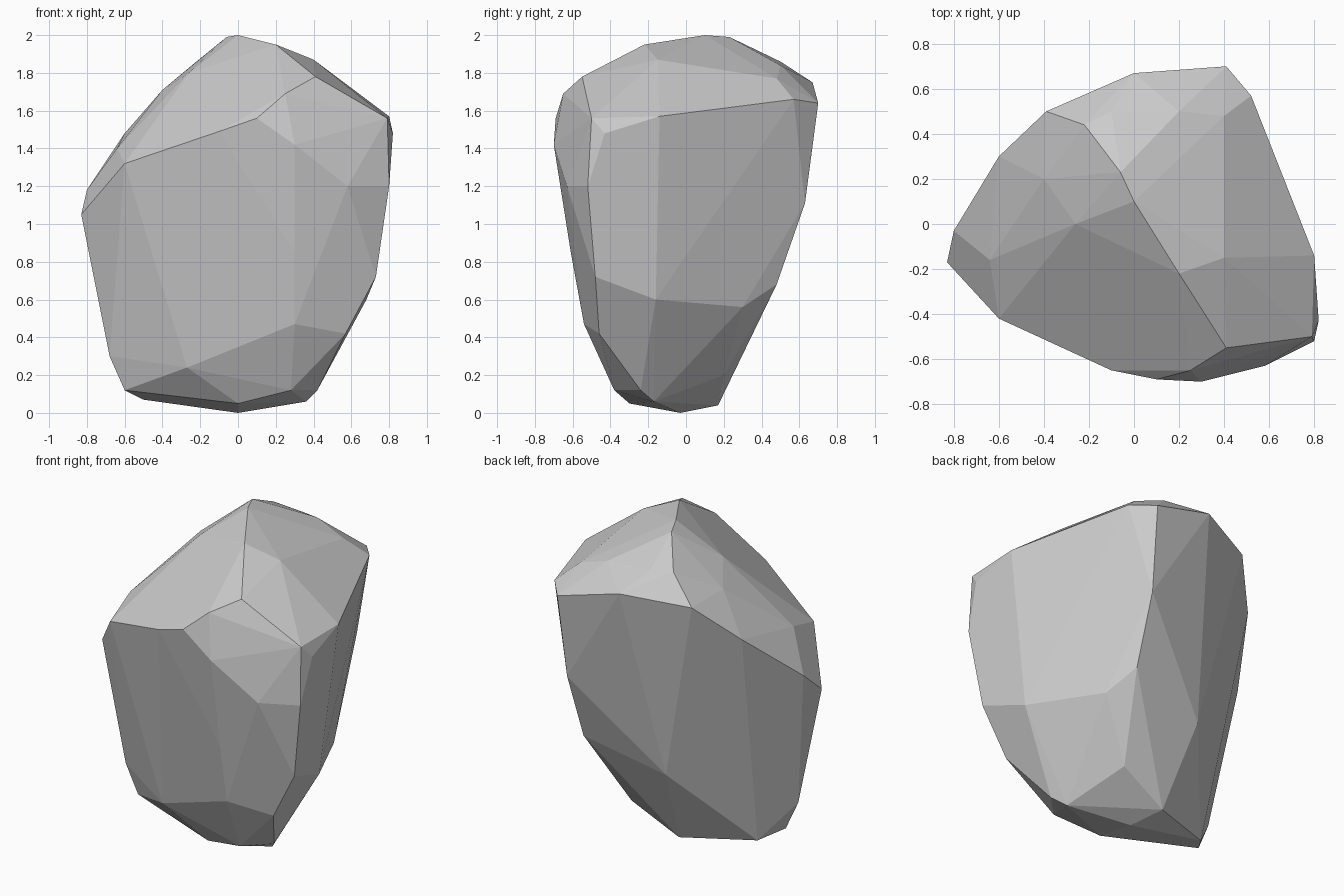
import bpy, bmesh, math

# Corner points of the faceted boulder, grouped by height
peak = [(0, .1, 2), (-.06, .23, 1.99), (.2, -.22, 1.95), (.4, -.15, 1.87),
        (.4, .48, 1.77), (.2, .5, 1.84), (-.1, .5, 1.86), (-.22, .44, 1.86),
        (-.4, .2, 1.71), (-.26, 0, 1.8), (-.64, -.16, 1.4)]
shoulder = [(.41, -.55, 1.78), (.25, -.65, 1.69), (.79, -.5, 1.56), (.82, -.43, 1.48),
            (.8, -.14, 1.57), (.52, .57, 1.66), (.41, .7, 1.64), (0, .67, 1.75),
            (-.39, .5, 1.7), (-.6, .3, 1.48), (-.8, -.03, 1.18), (-.83, -.17, 1.05),
            (-.6, -.42, 1.32), (-.1, -.65, 1.49), (.1, -.69, 1.56), (.3, -.7, 1.42),
            (.58, -.63, 1.2)]
flank = [(.8, -.52, 1.2), (.73, -.48, .72), (.3, -.61, .85), (.3, -.54, .47),
         (.57, -.46, .42), (.68, -.16, .6), (.46, .3, .56), (.38, .48, .68),
         (.39, .63, 1.11), (-.14, .4, .54), (-.5, .16, .75)]
base = [(-.68, -.15, .3), (-.6, -.14, .12), (-.5, 0, .07), (-.07, .17, .04),
        (.24, .2, .2), (.36, -.17, .06), (.42, -.24, .12), (.28, -.38, .12),
        (0, -.3, .05), (-.27, -.37, .24), (0, -.03, 0)]

# Wrap the points in a convex shell and merge nearly flat triangles into facets
bm = bmesh.new()
for co in peak + shoulder + flank + base:
    bm.verts.new(co)
bmesh.ops.convex_hull(bm, input=bm.verts[:])
bmesh.ops.delete(bm, geom=[v for v in bm.verts if not v.link_faces], context='VERTS')
bmesh.ops.dissolve_limit(bm, angle_limit=math.radians(3), verts=bm.verts[:], edges=bm.edges[:])
bmesh.ops.recalc_face_normals(bm, faces=bm.faces[:])

# Flat-shaded boulder object
mesh = bpy.data.meshes.new("boulder")
bm.to_mesh(mesh)
bm.free()
bpy.context.collection.objects.link(bpy.data.objects.new("boulder", mesh))
